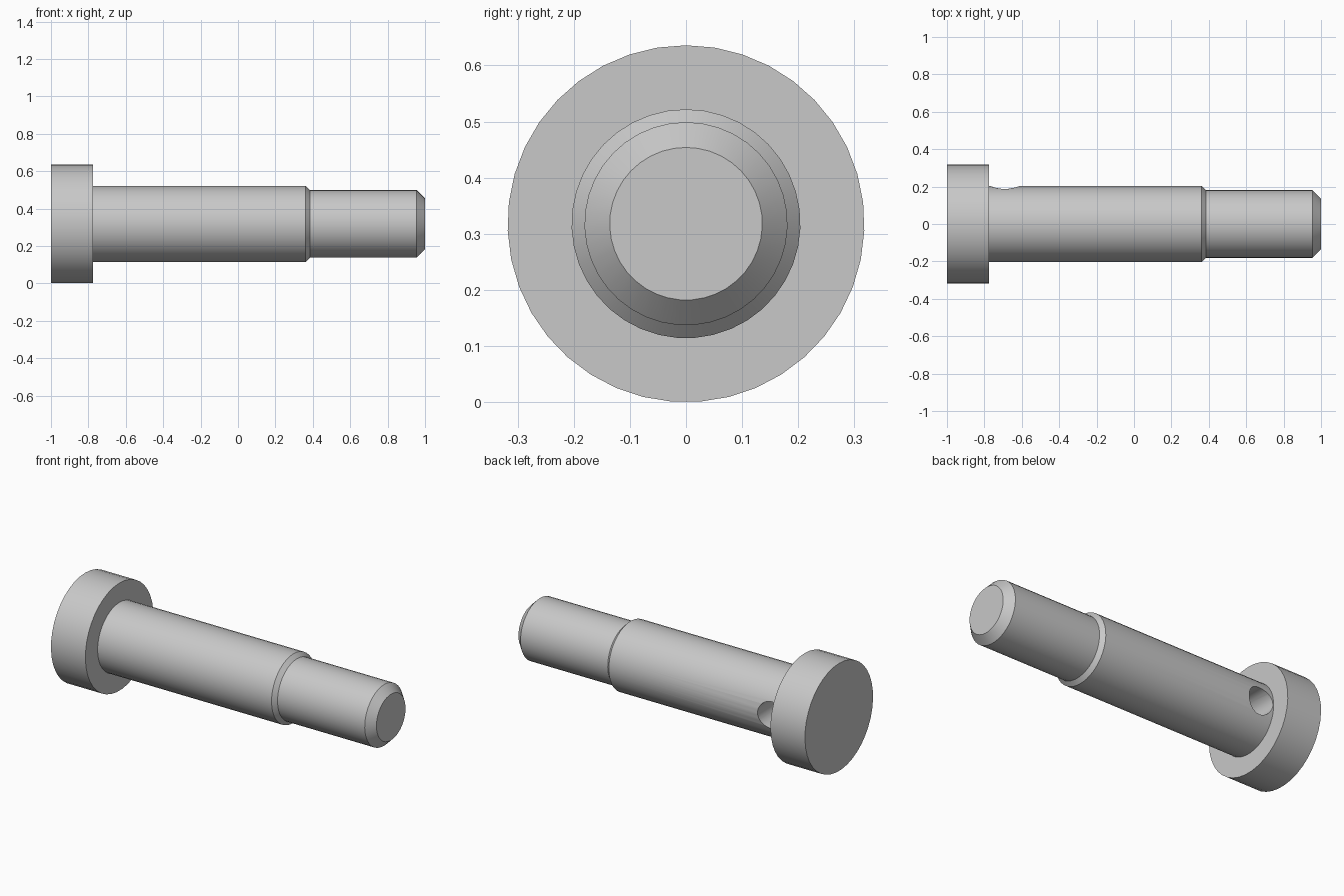
import bpy, bmesh, math
from mathutils import Matrix, Vector

SIDES = 39
AXIS_Z = 0.318

if "Cube" in bpy.data.objects:
    bpy.data.objects.remove(bpy.data.objects["Cube"], do_unlink=True)

grey = bpy.data.materials.new("light grey metal")
grey.use_nodes = True
grey.diffuse_color = (0.58, 0.58, 0.58, 1)
grey.node_tree.nodes["Principled BSDF"].inputs["Base Color"].default_value = grey.diffuse_color


def make_object(name, bm):
    bmesh.ops.recalc_face_normals(bm, faces=bm.faces)
    mesh = bpy.data.meshes.new(name)
    bm.to_mesh(mesh)
    bm.free()
    mesh.materials.append(grey)
    obj = bpy.data.objects.new(name, mesh)
    bpy.context.collection.objects.link(obj)
    return obj


def lathe_x(name, profile):
    """Solid of revolution about the x axis from (x, radius) points."""
    bm = bmesh.new()
    rings = []
    for x, r in profile:
        angles = [math.tau * i / SIDES for i in range(SIDES)]
        rings.append([bm.verts.new((x, r * math.sin(a), AXIS_Z + r * math.cos(a)))
                      for a in angles])
    for a, b in zip(rings, rings[1:]):
        for i in range(SIDES):
            j = (i + 1) % SIDES
            bm.faces.new((a[i], a[j], b[j], b[i]))
    bm.faces.new(rings[0])
    bm.faces.new(rings[-1])
    return make_object(name, bm)


# Pin: round head, thick shank, chamfered step, thin end with chamfered tip
pin = lathe_x("headed_pin", [
    (-1.0, 0.318), (-0.775, 0.318), (-0.775, 0.204), (0.362, 0.204),
    (0.385, 0.181), (0.955, 0.181), (1.0, 0.136)])

# Blind cross hole in the back of the shank, just beside the head
bm = bmesh.new()
place = Matrix.Translation(Vector((-0.69, 0.2, AXIS_Z))) @ Matrix.Rotation(math.pi / 2, 4, "X")
bmesh.ops.create_cone(bm, cap_ends=True, segments=32, radius1=0.08, radius2=0.08,
                      depth=0.4, matrix=place)
cutter = make_object("hole_cutter", bm)
cutter.hide_render = True

hole = pin.modifiers.new("cross hole", "BOOLEAN")
hole.operation = "DIFFERENCE"
hole.solver = "EXACT"
hole.object = cutter

bpy.ops.object.select_all(action="DESELECT")
pin.select_set(True)
bpy.context.view_layer.objects.active = pin
bpy.ops.object.modifier_apply(modifier=hole.name)
bpy.data.objects.remove(cutter, do_unlink=True)

# Smooth round walls with crisp rims
bpy.ops.object.shade_smooth_by_angle(angle=math.radians(30))
